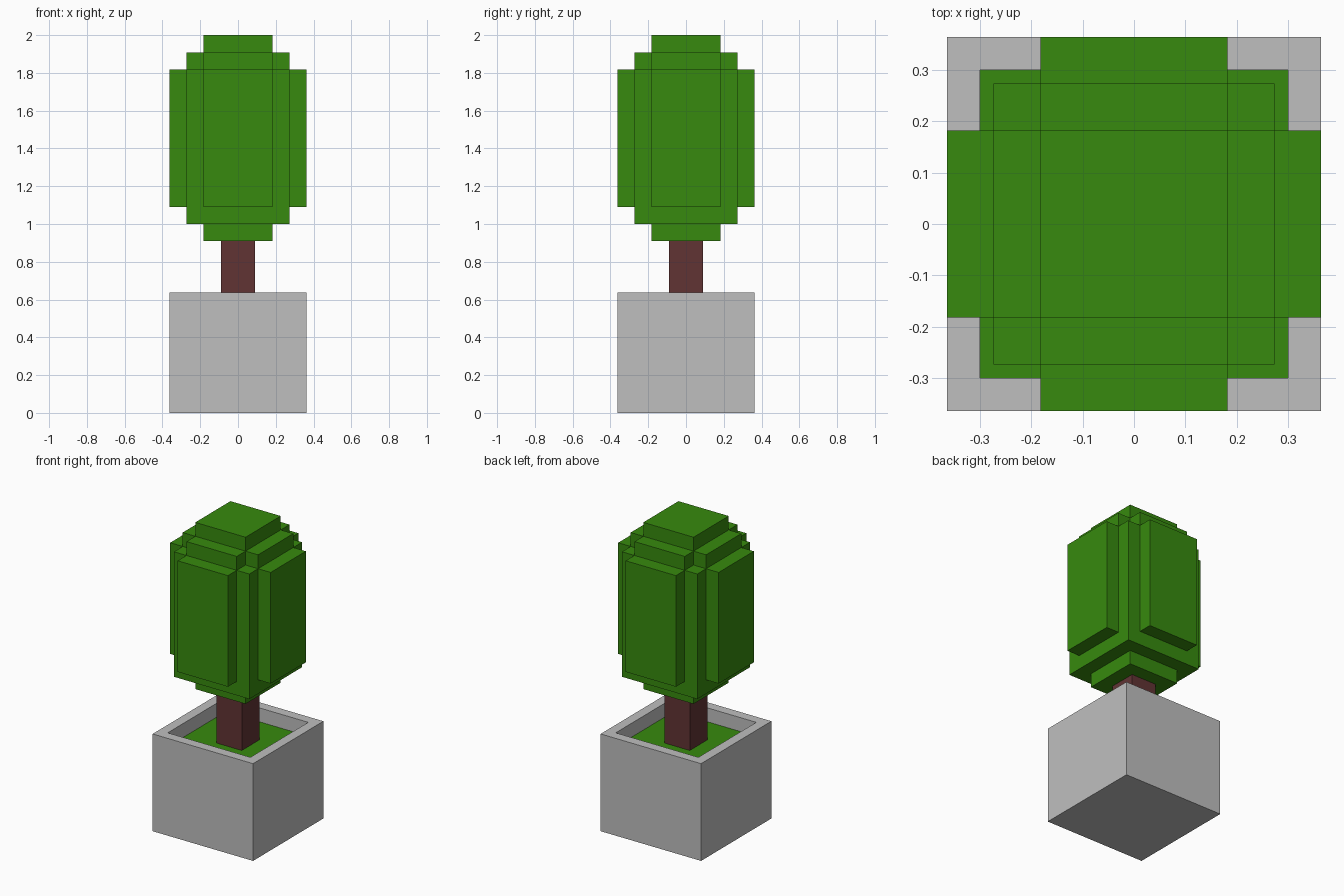
import bpy
import bmesh
from mathutils import Matrix, Vector

if "Cube" in bpy.data.objects:
    bpy.data.objects.remove(bpy.data.objects["Cube"], do_unlink=True)

U = 2 / 22  # one block unit; the whole tree is 22 units tall


def material(name, rgb):
    mat = bpy.data.materials.new(name)
    mat.use_nodes = True
    mat.diffuse_color = (*rgb, 1)
    mat.node_tree.nodes["Principled BSDF"].inputs["Base Color"].default_value = (*rgb, 1)
    return mat


LEAF = material("leaf green", (0.038, 0.254, 0.0044))
BARK = material("bark brown", (0.120, 0.034, 0.034))
STONE = material("stone grey", (0.521, 0.521, 0.521))


def finish(bm, name, *mats):
    bmesh.ops.recalc_face_normals(bm, faces=bm.faces)
    mesh = bpy.data.meshes.new(name)
    bm.to_mesh(mesh)
    bm.free()
    for mat in mats:
        mesh.materials.append(mat)
    obj = bpy.data.objects.new(name, mesh)
    bpy.context.collection.objects.link(obj)
    return obj


def box_bm(x0, x1, y0, y1, z0, z1):
    """Box between the given limits, in block units."""
    bm = bmesh.new()
    size = Vector((x1 - x0, y1 - y0, z1 - z0)) * U
    centre = Vector((x0 + x1, y0 + y1, z0 + z1)) * U / 2
    bmesh.ops.create_cube(bm, size=1, matrix=Matrix.Translation(centre) @ Matrix.Diagonal((*size, 1)))
    return bm


def column(name, half, z0, z1, mat):
    """Square centred block."""
    return finish(box_bm(-half, half, -half, half, z0, z1), name, mat)


# Planter: inset the top for the rim, then sink the middle as the grassy bed
bm = box_bm(-4, 4, -4, 4, 0, 7)
bm.normal_update()
top = max(bm.faces, key=lambda f: f.calc_center_median().z)
bmesh.ops.inset_region(bm, faces=[top], thickness=U)
bed = bmesh.ops.extrude_discrete_faces(bm, faces=[top])["faces"][0]
bmesh.ops.translate(bm, verts=bed.verts, vec=(0, 0, -U))
bed.material_index = 1
finish(bm, "planter", STONE, LEAF)

# Trunk
column("trunk", 1, 6, 10, BARK)

# Crown, stacked from the bottom up
column("crown_base", 2, 10, 11, LEAF)
column("crown_core", 3, 11, 20, LEAF)

# Cross-shaped step with notched corners
quarter = [(3, -2), (3, 2), (2, 2)]
outline = []
for _ in range(4):
    outline += quarter
    quarter = [(-y, x) for x, y in quarter]
bm = bmesh.new()
face = bm.faces.new([bm.verts.new((x * U, y * U, 20 * U)) for x, y in outline])
ext = bmesh.ops.extrude_face_region(bm, geom=[face], use_keep_orig=True)["geom"]
bmesh.ops.translate(bm, verts=[v for v in ext if isinstance(v, bmesh.types.BMVert)], vec=(0, 0, U))
finish(bm, "crown_step", LEAF)

column("crown_cap", 2, 21, 22, LEAF)

# Raised leaf panel on each of the four sides
for side, limits in {
    "left": (3, 4, -2, 2),
    "right": (-4, -3, -2, 2),
    "back": (-2, 2, 3, 4),
    "front": (-2, 2, -4, -3),
}.items():
    finish(box_bm(*limits, 12, 20), f"leaf_panel_{side}", LEAF)
